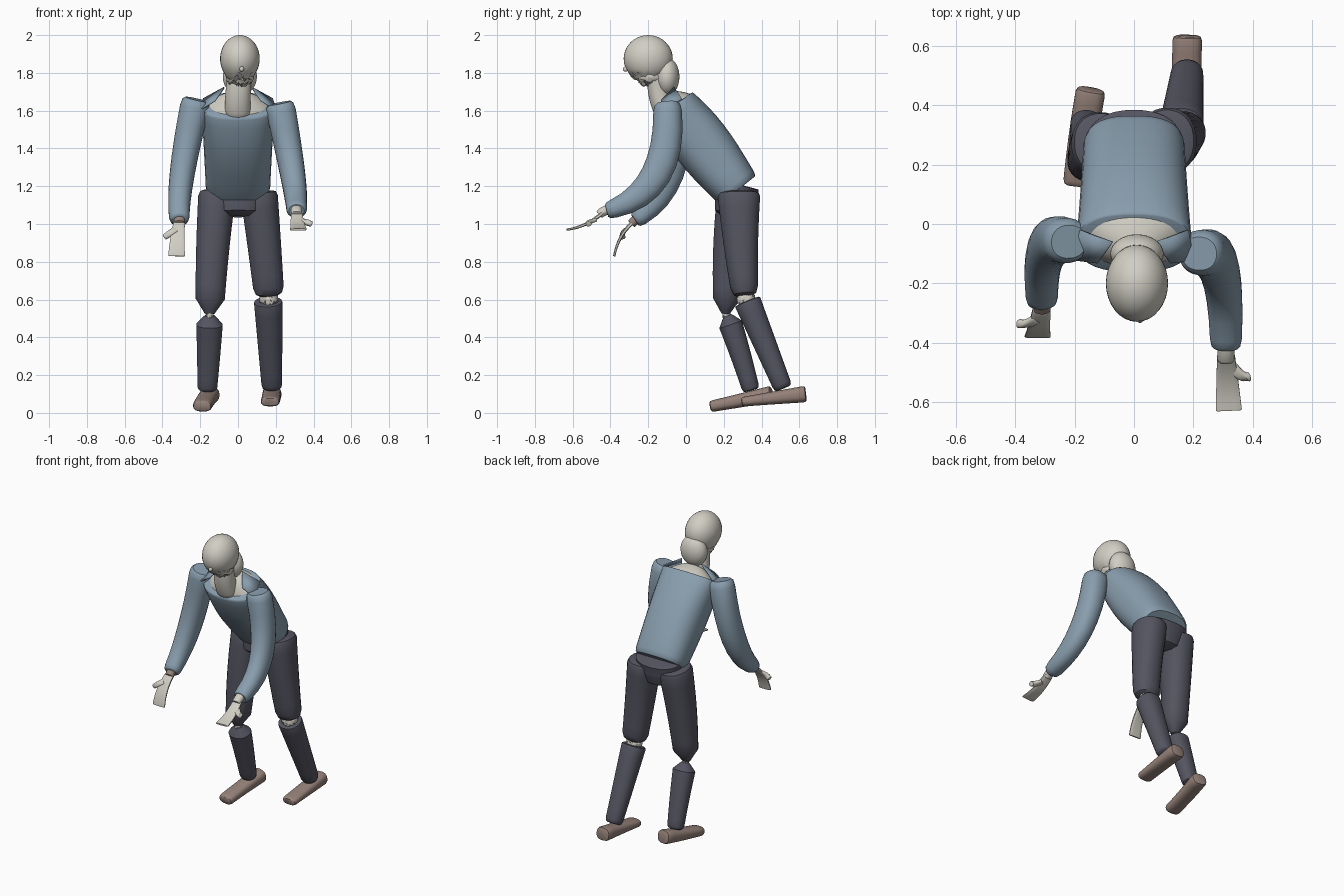
import bpy, bmesh, math, random
from mathutils import Vector

random.seed(4)
cube = bpy.data.objects.get("Cube")
if cube:
    bpy.data.objects.remove(cube, do_unlink=True)


def material(name, red, green, blue):
    mat = bpy.data.materials.new(name)
    mat.use_nodes = True
    colour = (red, green, blue, 1)
    mat.diffuse_color = colour
    mat.node_tree.nodes["Principled BSDF"].inputs["Base Color"].default_value = colour
    return mat


skin = material("pale skin", .64, .62, .55)
shirt = material("dusty blue shirt", .25, .34, .42)
trousers = material("charcoal trousers", .09, .09, .12)
leather = material("brown leather", .3, .22, .19)


def finish(name, bm, mat):
    bmesh.ops.recalc_face_normals(bm, faces=bm.faces)
    mesh = bpy.data.meshes.new(name)
    bm.to_mesh(mesh)
    bm.free()
    mesh.materials.append(mat)
    obj = bpy.data.objects.new(name, mesh)
    bpy.context.collection.objects.link(obj)
    bpy.ops.object.select_all(action="DESELECT")
    obj.select_set(True)
    bpy.context.view_layer.objects.active = obj
    bpy.ops.object.shade_smooth_by_angle(angle=math.radians(40))
    return obj


def blend(pair, t):
    return pair[0] + (pair[1] - pair[0]) * t


def tip_scale(distance, tip):
    """Narrowing near an end: wide tips are rounded, pointed tips are straight."""
    length, shrink = tip
    u = min(distance / length, 1)
    ease = u if shrink < .5 else math.sqrt(u * (2 - u))
    return blend((shrink, 1), ease)


soft = (.05, .75)   # share of the length, scale at the very end
blunt = (.02, .9)
point = (.12, .35)


def limb(name, mat, start, bend, end, widths, depths, bulge=0, tips=(soft, soft), power=2.2, sides=24):
    """Oval tube along an arc from start through bend to end."""
    start, bend, end = Vector(start), Vector(bend), Vector(end)
    control = bend * 2 - (start + end) / 2
    first, last = tips[0][0], tips[1][0]
    steps = [0, first / 4, first]
    steps += [blend((first, 1 - last), k / 8) for k in range(1, 8)]
    steps += [1 - last, 1 - last / 4, 1]
    bm = bmesh.new()
    rings = []
    for t in steps:
        centre = start * (1 - t) ** 2 + control * (2 * t * (1 - t)) + end * t ** 2
        along = ((control - start) * (1 - t) + (end - control) * t).normalized()
        across = Vector((1, 0, 0))
        across = (across - along * across.dot(along)).normalized()
        out = along.cross(across)
        scale = tip_scale(t, tips[0]) * tip_scale(1 - t, tips[1])
        width = blend(widths, t) * scale
        depth = (blend(depths, t) + bulge * math.sin(math.pi * t)) * scale
        ring = []
        for k in range(sides):
            angle = math.tau * (k + .5) / sides
            c, s = math.cos(angle), math.sin(angle)
            px = math.copysign(abs(c) ** (2 / power), c) * width
            py = math.copysign(abs(s) ** (2 / power), s) * depth
            ring.append(bm.verts.new(centre + across * px + out * py))
        rings.append(ring)
    for low, high in zip(rings, rings[1:]):
        for k in range(sides):
            n = (k + 1) % sides
            bm.faces.new((low[k], low[n], high[n], high[k]))
    bm.faces.new(rings[0])
    bm.faces.new(rings[-1])
    return finish(name, bm, mat)


def ellipsoid(name, mat, centre, radii, ragged_below=0):
    """Rounded lump whose lower edge may be torn and uneven."""
    bm = bmesh.new()
    bmesh.ops.create_uvsphere(bm, u_segments=32, v_segments=20, radius=1)
    for vert in bm.verts:
        vert.co = Vector(c + p * r for c, p, r in zip(centre, vert.co, radii))
        if vert.co.z < ragged_below:
            vert.co.z += random.uniform(-.01, .015)
    return finish(name, bm, mat)


def plate(name, mat, points, thickness=.008):
    bm = bmesh.new()
    bm.faces.new([bm.verts.new(p) for p in points])
    obj = finish(name, bm, mat)
    obj.modifiers.new("thickness", "SOLIDIFY").thickness = thickness
    return obj


# Head and neck
ellipsoid("skull", skin, (.01, -.2, 1.875), (.105, .13, .125), ragged_below=1.8)
ellipsoid("head_back", skin, (.01, -.1, 1.78), (.09, .065, .1))
ellipsoid("jaw", skin, (.01, -.19, 1.78), (.075, .075, .05), ragged_below=1.77)
ellipsoid("nose", skin, (.02, -.32, 1.82), (.012, .014, .014))
limb("neck", skin, (0, -.1, 1.58), (0, -.14, 1.68), (.01, -.15, 1.8),
     widths=(.07, .065), depths=(.06, .055))

# Leaning shirt with an open neckline
limb("shirt_body", shirt, (0, .275, 1.18), (0, .08, 1.43), (0, -.065, 1.63),
     widths=(.17, .195), depths=(.125, .122), bulge=.03,
     tips=((.05, .92), (.03, .94)), power=2.5, sides=32)
limb("chest_skin", skin, (0, -.05, 1.61), (0, -.078, 1.645), (0, -.1, 1.67),
     widths=(.18, .07), depths=(.118, .05), tips=(blunt, blunt), sides=32)
for side, label in ((1, "left"), (-1, "right")):
    plate(label + "_collar", shirt, [(side * x, y, z) for x, y, z in (
        (.07, -.06, 1.72), (.18, -.02, 1.66), (.2, -.12, 1.6), (.12, -.13, 1.65))])

# Sleeves
limb("left_sleeve", shirt, (.22, -.1, 1.64), (.29, -.16, 1.26), (.31, -.42, 1.07),
     widths=(.08, .053), depths=(.075, .045), bulge=.02)
limb("right_sleeve", shirt, (-.22, -.06, 1.66), (-.295, -.09, 1.27), (-.31, -.27, 1.02),
     widths=(.08, .053), depths=(.075, .045), bulge=.02)

# Wrists and flat, curved hands with thumbs
limb("left_wrist", skin, (.31, -.4, 1.08), (.31, -.43, 1.07), (.31, -.46, 1.05),
     widths=(.03, .028), depths=(.026, .024))
limb("right_wrist", leather, (-.31, -.25, 1.04), (-.31, -.27, 1.02), (-.31, -.29, 1),
     widths=(.03, .028), depths=(.026, .024))
limb("left_hand", skin, (.31, -.44, 1.06), (.315, -.53, 1), (.32, -.63, .97),
     widths=(.03, .045), depths=(.011, .006), tips=(soft, blunt), power=4, sides=12)
limb("left_thumb", skin, (.33, -.48, 1.02), (.36, -.51, 1.01), (.39, -.515, 1),
     widths=(.02, .015), depths=(.01, .015), power=3, sides=12)
limb("right_hand", skin, (-.31, -.28, 1.01), (-.32, -.345, .93), (-.325, -.38, .83),
     widths=(.03, .045), depths=(.011, .006), tips=(soft, blunt), power=4, sides=12)
limb("right_thumb", skin, (-.33, -.32, .97), (-.36, -.335, .95), (-.39, -.335, .93),
     widths=(.02, .015), depths=(.01, .015), power=3, sides=12)

# Trousers
limb("pelvis", trousers, (0, .25, 1.04), (0, .26, 1.12), (0, .28, 1.21),
     widths=(.15, .16), depths=(.12, .11), tips=((.6, .55), blunt))
limb("left_thigh", trousers, (.11, .28, 1.17), (.138, .29, .9), (.165, .312, .62),
     widths=(.1, .08), depths=(.115, .07), tips=(soft, (.08, .6)))
limb("right_thigh", trousers, (-.11, .275, 1.17), (-.135, .235, .85), (-.15, .21, .525),
     widths=(.1, .075), depths=(.11, .065), bulge=.005, tips=(soft, point))
limb("left_shin", trousers, (.16, .325, .59), (.17, .42, .36), (.18, .515, .13),
     widths=(.076, .054), depths=(.072, .05), tips=(blunt, soft))
limb("right_shin", trousers, (-.15, .22, .515), (-.155, .285, .32), (-.163, .345, .12),
     widths=(.073, .052), depths=(.066, .046), tips=(point, soft))

# Bare knees
ellipsoid("left_knee", skin, (.163, .318, .6), (.05, .05, .04), ragged_below=.64)
ellipsoid("right_knee", skin, (-.15, .215, .52), (.02, .022, .025), ragged_below=.56)

# Shoes, heel to toe
limb("left_shoe", leather, (.18, .635, .1), (.176, .47, .08), (.17, .295, .058),
     widths=(.05, .05), depths=(.044, .025), power=2.6)
limb("right_shoe", leather, (-.145, .455, .1), (-.17, .3, .068), (-.19, .13, .034),
     widths=(.05, .05), depths=(.044, .03), power=2.6)
